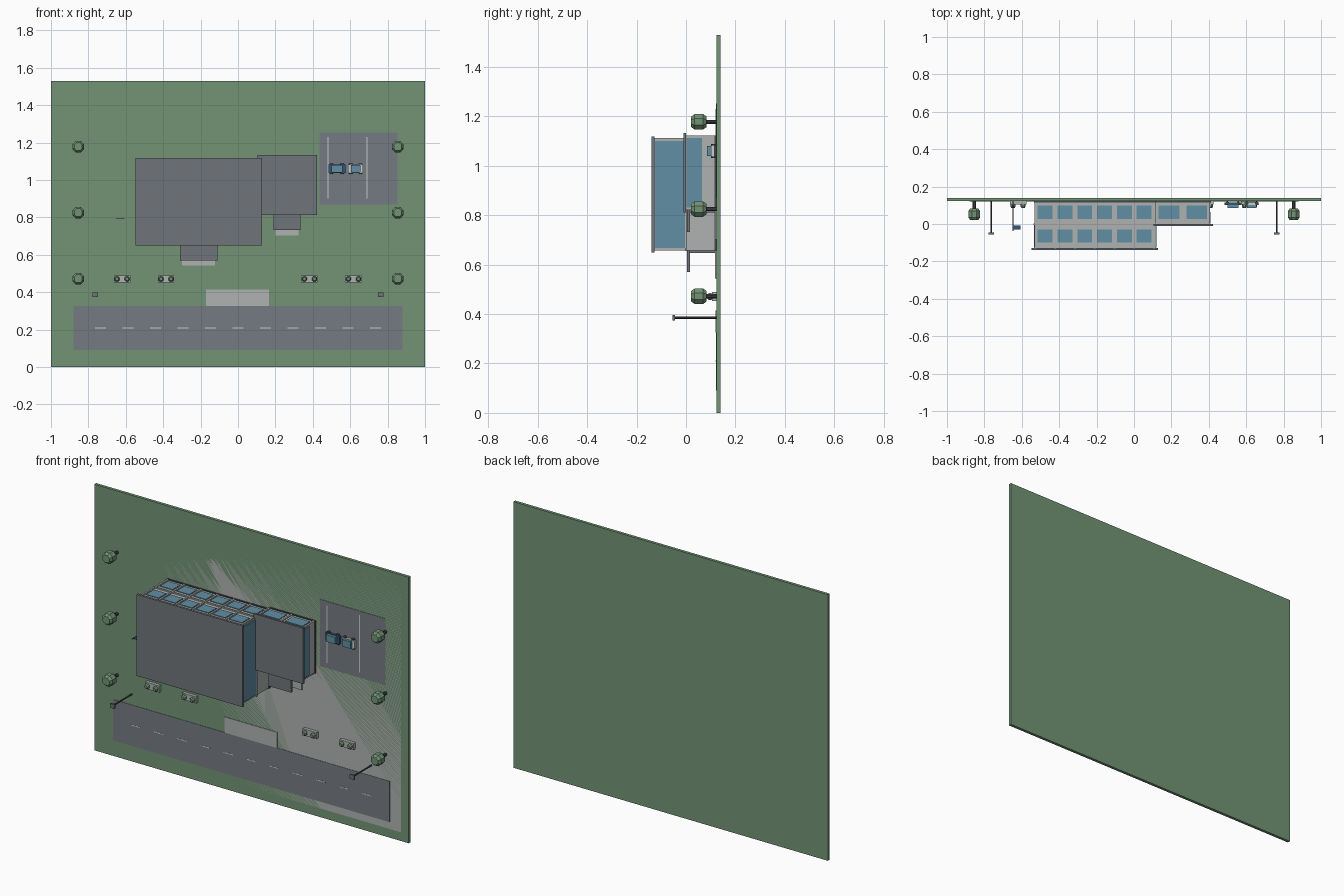
import bpy, bmesh, math
from mathutils import Matrix, Vector

if "Cube" in bpy.data.objects:
    bpy.data.objects.remove(bpy.data.objects["Cube"])

# The site stands upright: plan lies in x/z, heights rise towards -y.
GROUND = 0.123


def material(name, rgb):
    lin = [c / 12.92 if c <= 0.04045 else ((c + 0.055) / 1.055) ** 2.4 for c in rgb]
    m = bpy.data.materials.new(name)
    m.diffuse_color = (*lin, 1)
    m.use_nodes = True
    m.node_tree.nodes["Principled BSDF"].inputs["Base Color"].default_value = m.diffuse_color
    return m


GREEN = material("green", (0.45, 0.58, 0.46))
LIGHT = material("light concrete", (0.69, 0.70, 0.70))
ASPHALT = material("asphalt grey", (0.46, 0.48, 0.51))
ROOF = material("roof grey", (0.44, 0.46, 0.48))
GLASS = material("glass blue", (0.38, 0.56, 0.64))
NAVY = material("navy blue", (0.20, 0.33, 0.47))
DARK = material("dark grey", (0.27, 0.28, 0.29))
WHITE = material("white paint", (0.80, 0.81, 0.81))


def finish(bm, name, mat):
    me = bpy.data.meshes.new(name)
    bmesh.ops.recalc_face_normals(bm, faces=bm.faces)
    bm.to_mesh(me)
    bm.free()
    me.materials.append(mat)
    ob = bpy.data.objects.new(name, me)
    bpy.context.collection.objects.link(ob)
    return ob


def box(name, x0, x1, z0, z1, h0, h1, mat):
    """Box from plan limits and heights above the ground."""
    bm = bmesh.new()
    bmesh.ops.create_cube(bm, size=1)
    for v in bm.verts:
        v.co = (x1 if v.co.x > 0 else x0,
                GROUND - (h1 if v.co.y < 0 else h0),
                z1 if v.co.z > 0 else z0)
    return finish(bm, name, mat)


def lathe(name, x, z, profile, mat, sides=8):
    """Stack of (radius, height) rings around an axis normal to the ground."""
    bm = bmesh.new()
    rings = []
    for r, h in profile:
        ring = []
        for i in range(sides):
            a = 2 * math.pi * (i + 0.5) / sides
            ring.append(bm.verts.new((x + r * math.cos(a), GROUND - h, z + r * math.sin(a))))
        rings.append(ring)
    for a, b in zip(rings, rings[1:]):
        for i in range(sides):
            j = (i + 1) % sides
            bm.faces.new((a[i], a[j], b[j], b[i]))
    bm.faces.new(rings[0])
    bm.faces.new(rings[-1])
    return finish(bm, name, mat)


def wheel(name, x, z, r, width):
    bm = bmesh.new()
    bmesh.ops.create_cone(bm, cap_ends=True, segments=12, radius1=r, radius2=r, depth=width,
                          matrix=Matrix.Translation(Vector((x, GROUND - 0.003 - r, z))))
    finish(bm, name, DARK)


# Ground, paving and road
box("base_lawn", -1, 1, 0, 1.53, -0.017, 0, GREEN)
box("concrete_apron", -0.95, 0.95, 0.05, 1.48, -0.004, 0, LIGHT)
box("road", -0.88, 0.88, 0.09, 0.325, 0, 0.002, ASPHALT)
for i in range(11):
    x = -0.735 + i * 0.147
    box("road_dash", x - 0.03, x + 0.03, 0.207, 0.212, 0.002, 0.003, WHITE)
box("entrance_walk", -0.17, 0.165, 0.325, 0.415, 0, 0.003, LIGHT)
box("parking_lot", 0.437, 0.853, 0.87, 1.253, 0, 0.002, ASPHALT)
for x in (0.481, 0.69):
    box("parking_line", x - 0.003, x + 0.003, 0.9, 1.23, 0.002, 0.003, WHITE)


def storey_windows(name, centres, width, z0, z1, h0, h1):
    """Matching rows of windows on the street side and the rear side."""
    for x in centres:
        for a, b in ((z0 - 0.004, z0), (z1, z1 + 0.004)):
            box(name, x - width / 2, x + width / 2, a, b, h0, h1, GLASS)


# Main block
box("main_walls", -0.53, 0.115, 0.662, 1.108, 0, 0.25, LIGHT)
box("main_plinth", -0.535, 0.12, 0.657, 1.113, 0, 0.008, DARK)
box("main_floor_band", -0.537, 0.122, 0.655, 1.115, 0.12, 0.128, LIGHT)
box("main_roof", -0.547, 0.128, 0.65, 1.118, 0.25, 0.263, ROOF)
main_x = [-0.475 + i * 0.1058 for i in range(6)]
for h0, h1 in ((0.025, 0.096), (0.152, 0.223)):
    storey_windows("main_window", main_x, 0.08, 0.662, 1.108, h0, h1)
for i in range(7):
    x = -0.528 + i * 0.1058
    for z0, z1 in ((0.657, 0.662), (1.108, 1.113)):
        box("main_pilaster", x - 0.005, x + 0.005, z0, z1, 0.008, 0.25, LIGHT)
for x0, x1 in ((-0.535, -0.53), (0.115, 0.12)):
    box("main_side_glazing", x0, x1, 0.668, 1.1, 0.128, 0.248, GLASS)

# Side wing
box("wing_walls", 0.115, 0.405, 0.826, 1.118, 0, 0.123, LIGHT)
box("wing_plinth", 0.115, 0.411, 0.821, 1.123, 0, 0.008, DARK)
box("wing_roof", 0.103, 0.422, 0.812, 1.133, 0.123, 0.134, ROOF)
storey_windows("wing_window", (0.187, 0.335), 0.11, 0.826, 1.118, 0.025, 0.096)
for x in (0.12, 0.261, 0.402):
    for z0, z1 in ((0.821, 0.826), (1.118, 1.123)):
        box("wing_pilaster", x - 0.005, x + 0.005, z0, z1, 0.008, 0.123, LIGHT)
box("wing_side_glazing", 0.405, 0.41, 0.832, 1.112, 0.058, 0.121, GLASS)

# Entrances: door, canopy and step
for x0, x1, wall, out, step in ((-0.31, -0.11, 0.662, 0.57, 0.543),
                                (0.19, 0.335, 0.826, 0.733, 0.702)):
    box("door", x0 + 0.03, x1 - 0.03, wall - 0.015, wall, 0, 0.107, ROOF)
    box("entrance_canopy", x0, x1, out, wall, 0.107, 0.118, ROOF)
    box("entrance_step", x0 + 0.01, x1 - 0.012, step, wall, 0, 0.006, LIGHT)

# Trees and street lamps
for side in (-1, 1):
    for z in (0.472, 0.825, 1.178):
        x = side * 0.854
        lathe("tree_trunk", x, z, [(0.009, 0), (0.009, 0.05)], DARK)
        lathe("tree_crown", x, z, [(0.023, 0.04), (0.034, 0.054), (0.034, 0.088),
                                   (0.023, 0.102)], GREEN)
    x = side * 0.763
    lathe("lamp_pole", x, 0.385, [(0.0045, 0), (0.0045, 0.168)], DARK)
    box("lamp_head", x - 0.014, x + 0.014, 0.373, 0.397, 0.168, 0.178, ROOF)

# Flag pole
lathe("flag_pole", -0.648, 0.795, [(0.003, 0), (0.003, 0.16)], DARK)
box("flag", -0.648, -0.606, 0.793, 0.797, 0.132, 0.152, NAVY)

# Planters with shrubs
for x in (-0.62, -0.385, 0.382, 0.617):
    box("planter", x - 0.044, x + 0.044, 0.452, 0.49, 0, 0.018, LIGHT)
    for dx in (-0.027, 0.027):
        lathe("shrub", x + dx, 0.471, [(0.011, 0.016), (0.015, 0.022), (0.015, 0.03),
                                       (0.009, 0.038)], GREEN)

# Parked cars
for x, half, paint in ((0.529, 0.045, NAVY), (0.629, 0.04, WHITE)):
    z = 1.06
    box("car_body", x - half, x + half, z - 0.023, z + 0.023, 0.007, 0.021, paint)
    box("car_cabin", x - half * 0.65, x + half * 0.65, z - 0.02, z + 0.02, 0.021, 0.037, GLASS)
    for dx in (-0.65, 0.65):
        for dz in (-0.025, 0.025):
            wheel("car_wheel", x + dx * half, z + dz, 0.009, 0.008)
